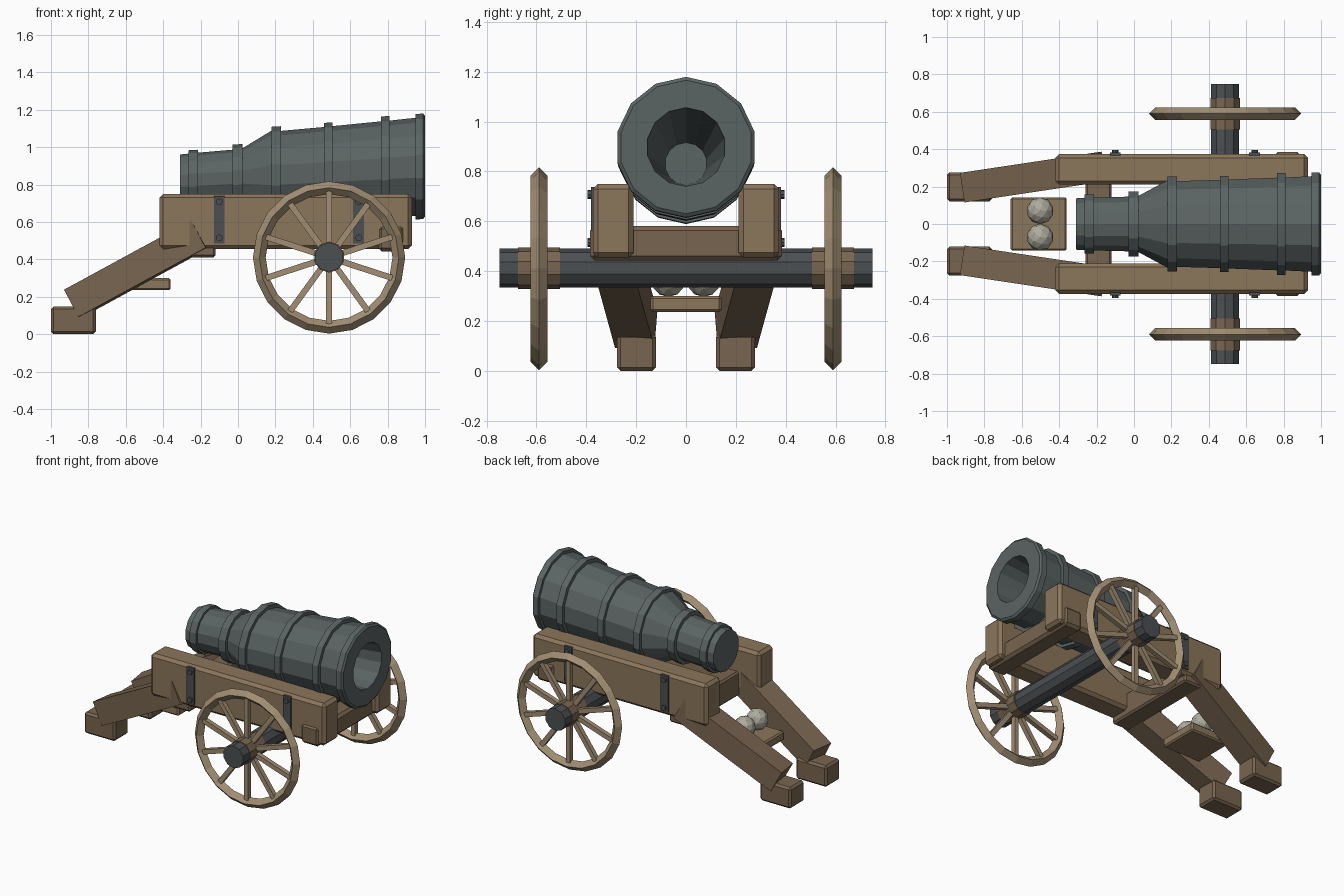
import bpy, math
from mathutils import Vector, Matrix

if "Cube" in bpy.data.objects:
    bpy.data.objects.remove(bpy.data.objects["Cube"])


def material(name, rgb):
    m = bpy.data.materials.new(name)
    m.diffuse_color = (*rgb, 1)
    m.use_nodes = True
    m.node_tree.nodes["Principled BSDF"].inputs["Base Color"].default_value = m.diffuse_color
    return m


IRON = material("iron", (0.105, 0.125, 0.125))
DARK = material("dark_iron", (0.07, 0.08, 0.085))
WOOD = material("wood", (0.26, 0.18, 0.105))
BROWN = material("brown_wood", (0.19, 0.13, 0.08))
PALE = material("pale_wood", (0.36, 0.27, 0.17))
STONE = material("stone", (0.42, 0.41, 0.34))


def finish(name, mat, bevel=0):
    o = bpy.context.object
    o.name = name
    o.data.materials.append(mat)
    if bevel:
        b = o.modifiers.new("bevel", 'BEVEL')
        b.width = bevel
        b.segments = 1
    return o


def box(name, lo, hi, mat, bevel=0.018):
    lo, hi = Vector(lo), Vector(hi)
    bpy.ops.mesh.primitive_cube_add(size=1)
    bpy.context.object.data.transform(
        Matrix.Translation((lo + hi) / 2) @ Matrix.Diagonal((*(hi - lo), 1)))
    return finish(name, mat, bevel)


def cyl_y(name, x, z, y0, y1, r, sides, mat):
    bpy.ops.mesh.primitive_cylinder_add(
        vertices=sides, radius=r, depth=abs(y1 - y0),
        location=(x, (y0 + y1) / 2, z), rotation=(math.pi / 2, 0, 0))
    return finish(name, mat)


def beam(name, a, b, width, height, mat, bevel=0):
    # square timber between two points, its width kept level
    a, b = Vector(a), Vector(b)
    d = (b - a).normalized()
    ref = Vector((0, 0, 1)) if abs(d.z) < 0.8 and abs(d.y) > 0.01 else Vector((0, 1, 0))
    side = d.cross(ref).normalized()
    up = side.cross(d)
    m = Matrix((d, side, up)).transposed().to_4x4()
    bpy.ops.mesh.primitive_cube_add(size=1)
    bpy.context.object.data.transform(
        Matrix.Translation((a + b) / 2) @ m
        @ Matrix.Diagonal(((b - a).length, width, height, 1)))
    return finish(name, mat, bevel)


# Barrel: lathed profile, hollow bore, axis climbing toward the muzzle
profile = [(-.31, 0), (-.31, .141), (-.265, .143), (-.265, .161), (-.215, .161),
           (-.215, .145), (-.03, .15), (-.03, .177), (.025, .177), (.025, .155),
           (.18, .24), (.18, .26), (.23, .26), (.23, .235), (.46, .242),
           (.46, .264), (.505, .264), (.505, .244), (.765, .254), (.765, .28),
           (.81, .28), (.81, .255), (.95, .262), (.95, .282), (.99, .282),
           (1, .268), (1, .158), (-.12, .085), (-.12, 0)]
N = 14
verts, faces = [], []
for x, r in profile:
    for i in range(N):
        t = 2 * math.pi * i / N
        verts.append((x, -r * math.sin(t), .838 + .06 * x + r * math.cos(t)))
for k in range(len(profile) - 1):
    for i in range(N):
        j = (i + 1) % N
        faces.append((k * N + i, k * N + j, k * N + N + j, k * N + N + i))
mesh = bpy.data.meshes.new("barrel")
mesh.from_pydata(verts, [], faces)
barrel = bpy.data.objects.new("barrel", mesh)
bpy.context.collection.objects.link(barrel)
bpy.context.view_layer.objects.active = barrel
finish("barrel", IRON)
bpy.ops.object.mode_set(mode='EDIT')
bpy.ops.mesh.select_all(action='SELECT')
bpy.ops.mesh.remove_doubles(threshold=1e-4)
bpy.ops.mesh.normals_make_consistent(inside=False)
bpy.ops.object.mode_set(mode='OBJECT')

# Cross beams, shot shelf and axle
box("front_cross_beam", (.75, -.385, .443), (.89, .385, .58), BROWN)
box("rear_cross_beam", (-.26, -.36, .41), (-.12, .36, .58), BROWN, .012)
box("shot_shelf", (-.66, -.143, .235), (-.36, .143, .3), WOOD, .01)
cyl_y("axle", .487, .412, -.748, .748, .078, 10, DARK)

for s, side in ((-1, "right"), (1, "left")):
    def sbox(name, lo, hi, mat, bevel=.018):
        y = sorted((s * lo[1], s * hi[1]))
        return box(f"{side}_{name}", (lo[0], y[0], lo[2]), (hi[0], y[1], hi[2]), mat, bevel)

    # Carriage side, trail leg and foot
    sbox("carriage_side", (-.42, .21, .455), (.93, .374, .75), WOOD, .02)
    beam(f"{side}_trail_leg", (-.88, s * .2, .165), (-.2, s * .302, .535), .16, .165, BROWN)
    sbox("trail_foot", (-1, .12, 0), (-.76, .276, .148), BROWN, .014)

    # Iron straps with bolts
    for x in (-.1, .645):
        sbox("strap", (x - .029, .365, .485), (x + .029, .382, .738), DARK, 0)
        for z in (.515, .708):
            cyl_y(f"{side}_bolt", x, z, s * .375, s * .396, .018, 8, DARK)

    # Wheel: diamond-section rim, hub and ten spokes
    y = s * .59
    bpy.ops.mesh.primitive_torus_add(
        major_segments=20, minor_segments=4, major_radius=.373, minor_radius=.034,
        location=(.487, y, .41), rotation=(math.pi / 2, 0, math.pi))
    finish(f"{side}_wheel_rim", PALE)
    cyl_y(f"{side}_wheel_hub", .487, .412, s * .505, s * .675, .083, 10, BROWN)
    for k in range(10):
        t = math.pi / 2 + k * math.pi / 5
        c, n = math.cos(t), math.sin(t)
        beam(f"{side}_spoke", (.487 + .06 * c, y, .41 + .06 * n),
             (.487 + .365 * c, y, .41 + .365 * n), .032, .032, PALE)

    # Shot
    bpy.ops.mesh.primitive_ico_sphere_add(
        subdivisions=2, radius=.072, location=(-.502, s * .071, .368))
    finish(f"{side}_shot", STONE)
